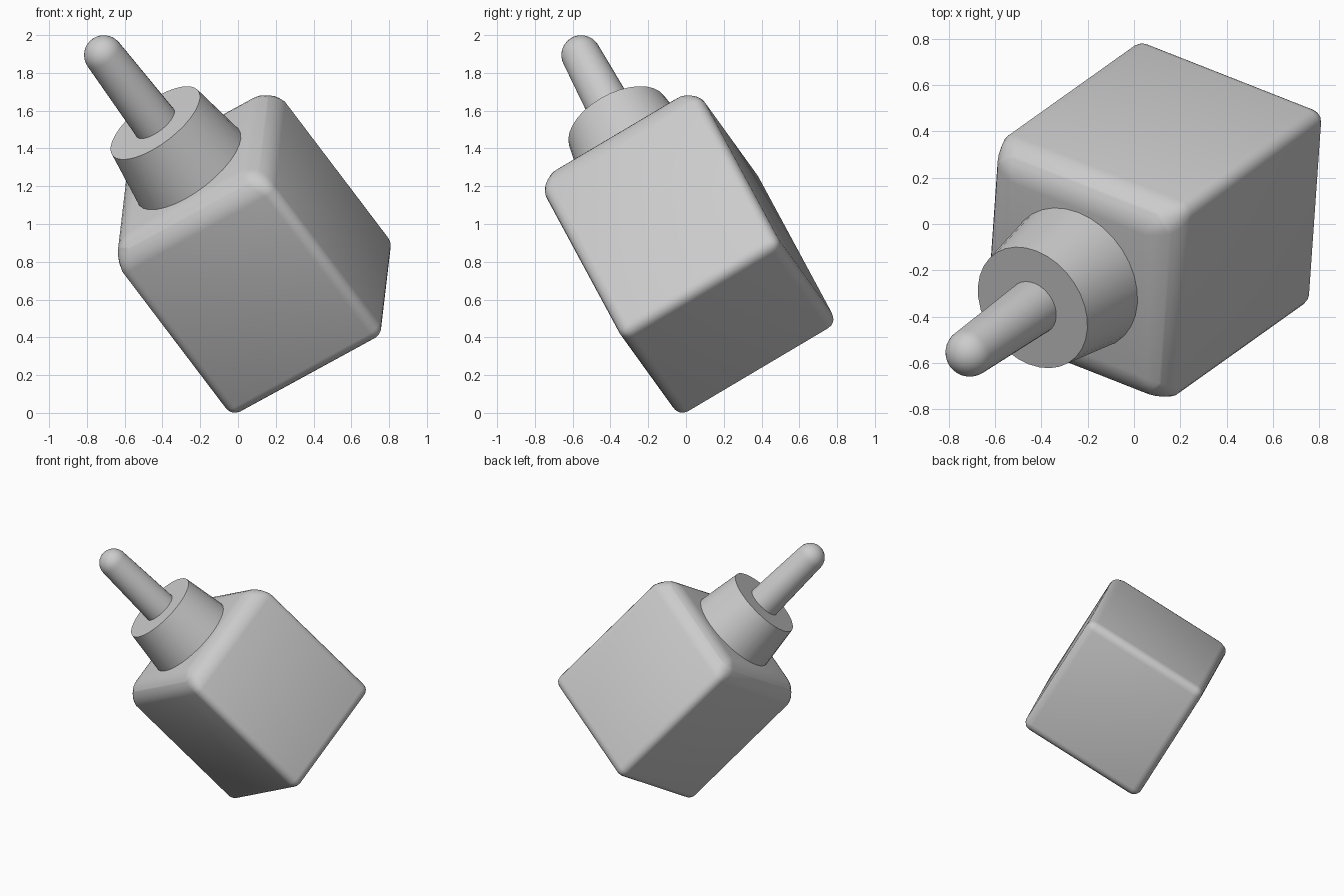
import bpy, bmesh, math
from mathutils import Matrix, Vector

cube = bpy.data.objects.get("Cube")
if cube:
    bpy.data.objects.remove(cube, do_unlink=True)

# Single plain grey
grey = bpy.data.materials.new("plain grey")
grey.use_nodes = True
color = (0.6, 0.6, 0.6, 1)
grey.diffuse_color = color
grey.node_tree.nodes["Principled BSDF"].inputs["Base Color"].default_value = color

# Tilted frame shared by all parts: local z runs along the container's axis
axis = Vector((-0.555, -0.395, 0.732)).normalized()
side = Vector((0.83, -0.326, 0.452))
side = (side - axis * side.dot(axis)).normalized()
frame = Matrix((side, axis.cross(side), axis)).transposed().to_4x4()
frame.translation = (0.40, 0.235, 0.43)


def make_part(name, bm, angle):
    bmesh.ops.recalc_face_normals(bm, faces=bm.faces)
    mesh = bpy.data.meshes.new(name)
    bm.to_mesh(mesh)
    bm.free()
    mesh.materials.append(grey)
    obj = bpy.data.objects.new(name, mesh)
    bpy.context.collection.objects.link(obj)
    obj.matrix_world = frame
    bpy.ops.object.select_all(action='DESELECT')
    obj.select_set(True)
    bpy.context.view_layer.objects.active = obj
    bpy.ops.object.shade_smooth_by_angle(angle=math.radians(angle))
    return obj


def lathe(name, profile, steps=32):
    bm = bmesh.new()
    verts = [bm.verts.new((r, 0, z)) for r, z in profile]
    edges = [bm.edges.new(pair) for pair in zip(verts, verts[1:])]
    bmesh.ops.spin(bm, geom=verts + edges, cent=(0, 0, 0), axis=(0, 0, 1),
                   angle=math.tau, steps=steps)
    bmesh.ops.remove_doubles(bm, verts=bm.verts, dist=0.0005)
    return make_part(name, bm, 35)


# Body: square block with a sloped shoulder and rounded edges
half, wall_top, top, inset = 0.49, 1.11, 1.19, 0.115
bm = bmesh.new()
bmesh.ops.create_cube(bm, size=1, matrix=Matrix.Translation((0, 0, wall_top / 2))
                      @ Matrix.Diagonal((2 * half, 2 * half, wall_top, 1)))
lid = max(bm.faces, key=lambda f: f.calc_center_median().z)
bmesh.ops.inset_region(bm, faces=[lid], thickness=inset, depth=0)
for v in lid.verts:
    v.co.z = top
bmesh.ops.bevel(bm, geom=bm.edges[:], offset=0.06, offset_type='OFFSET',
                segments=4, profile=0.5, affect='EDGES')
make_part("body", bm, 60)

# Neck: tapered collar with a crisp flat top
lathe("neck", [(0, 1.1), (0.345, 1.1), (0.285, 1.51), (0, 1.51)])

# Stem: slim tapered rod with a domed tip
tip, tip_z = 0.105, 2.0
dome = [(tip * math.cos(a), tip_z + tip * math.sin(a))
        for a in (math.radians(90) * i / 8 for i in range(9))]
lathe("stem", [(0, 1.45), (0.125, 1.45)] + dome)
